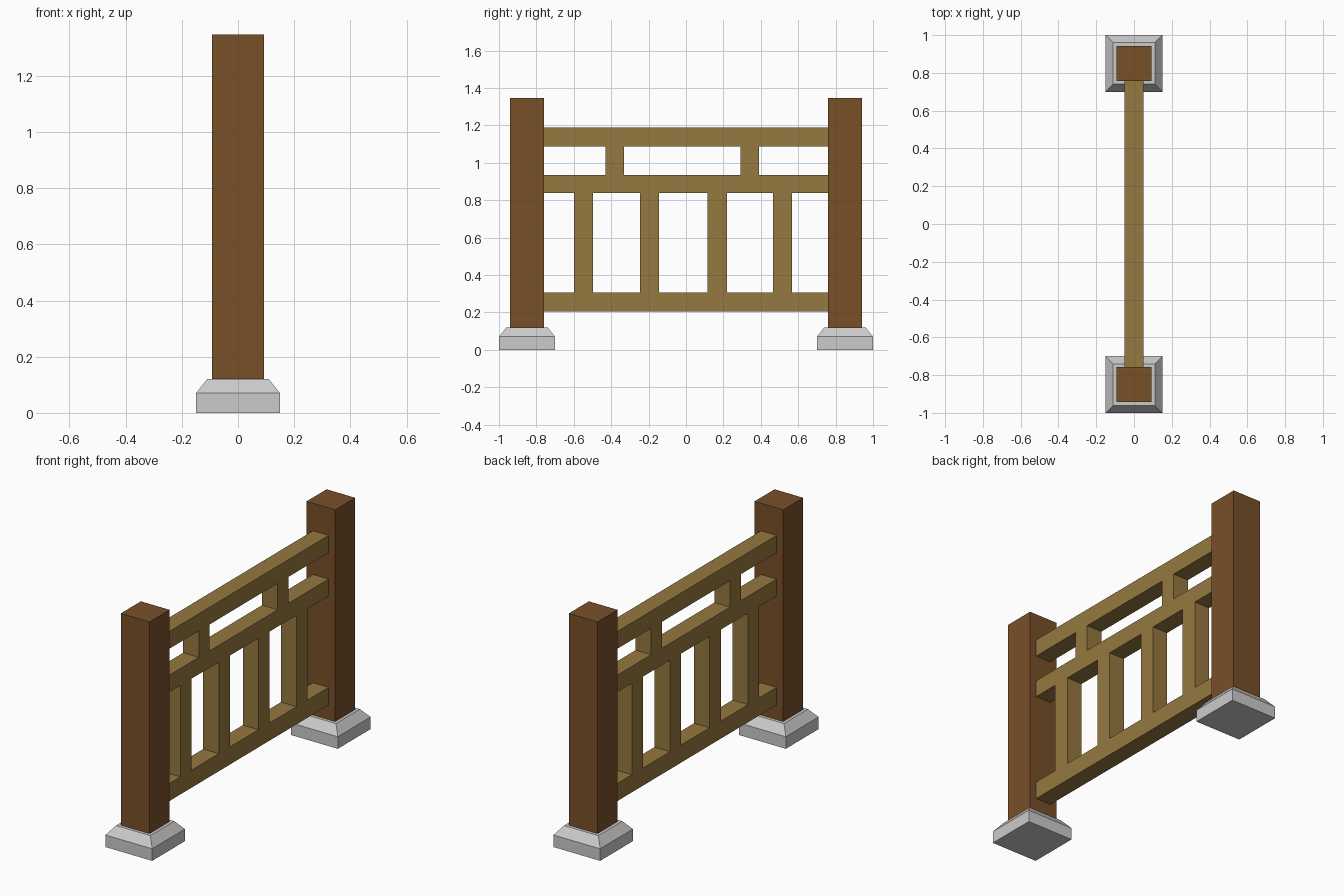
import bpy, bmesh

if "Cube" in bpy.data.objects:
    bpy.data.objects.remove(bpy.data.objects["Cube"])


def material(name, rgb):
    m = bpy.data.materials.new(name)
    m.diffuse_color = (*rgb, 1.0)
    m.use_nodes = True
    m.node_tree.nodes["Principled BSDF"].inputs["Base Color"].default_value = m.diffuse_color
    return m


def add_object(name, bm, mat=None):
    bmesh.ops.recalc_face_normals(bm, faces=bm.faces)
    mesh = bpy.data.meshes.new(name)
    bm.to_mesh(mesh)
    bm.free()
    if mat:
        mesh.materials.append(mat)
    ob = bpy.data.objects.new(name, mesh)
    bpy.context.collection.objects.link(ob)
    return ob


def square_stack(name, y, levels, mat=None):
    """Square column through (half width, z) levels, closed at both ends."""
    bm = bmesh.new()
    rings = [[bm.verts.new((sx * h, y + sy * h, z))
              for sx, sy in ((-1, -1), (1, -1), (1, 1), (-1, 1))]
             for h, z in levels]
    for a, b in zip(rings, rings[1:]):
        for i in range(4):
            j = (i + 1) % 4
            bm.faces.new((a[i], a[j], b[j], b[i]))
    bm.faces.new(rings[0][::-1])
    bm.faces.new(rings[-1])
    return add_object(name, bm, mat)


def bar(name, y0, y1, z0, z1, mat):
    """Box of the common bar thickness, spanning the given y and z ranges."""
    bm = bmesh.new()
    bmesh.ops.create_cube(bm, size=1)
    bmesh.ops.scale(bm, vec=(0.1, y1 - y0, z1 - z0), verts=bm.verts)
    bmesh.ops.translate(bm, vec=(0, (y0 + y1) / 2, (z0 + z1) / 2), verts=bm.verts)
    return add_object(name, bm, mat)


dark_wood = material("dark_wood", (0.19, 0.08, 0.022))
light_wood = material("light_wood", (0.30, 0.19, 0.05))

# Posts on bevelled stone footings
for side, y in (("front", -0.85), ("back", 0.85)):
    square_stack(f"{side}_footing", y, [(0.15, 0), (0.15, 0.07), (0.11, 0.12)])
    square_stack(f"{side}_post", y, [(0.092, 0.12), (0.092, 1.347)], dark_wood)

# Horizontal rails between the posts
for name, z0, z1 in (("bottom", 0.205, 0.307), ("middle", 0.837, 0.935), ("top", 1.088, 1.188)):
    bar(f"{name}_rail", -0.758, 0.758, z0, z1, light_wood)

# Tall balusters below, short ones above
for i, y in enumerate((-0.548, -0.196, 0.167, 0.516)):
    bar(f"tall_baluster_{i + 1}", y - 0.051, y + 0.051, 0.307, 0.837, light_wood)
for i, y in enumerate((-0.381, 0.341)):
    bar(f"short_baluster_{i + 1}", y - 0.049, y + 0.049, 0.935, 1.088, light_wood)
